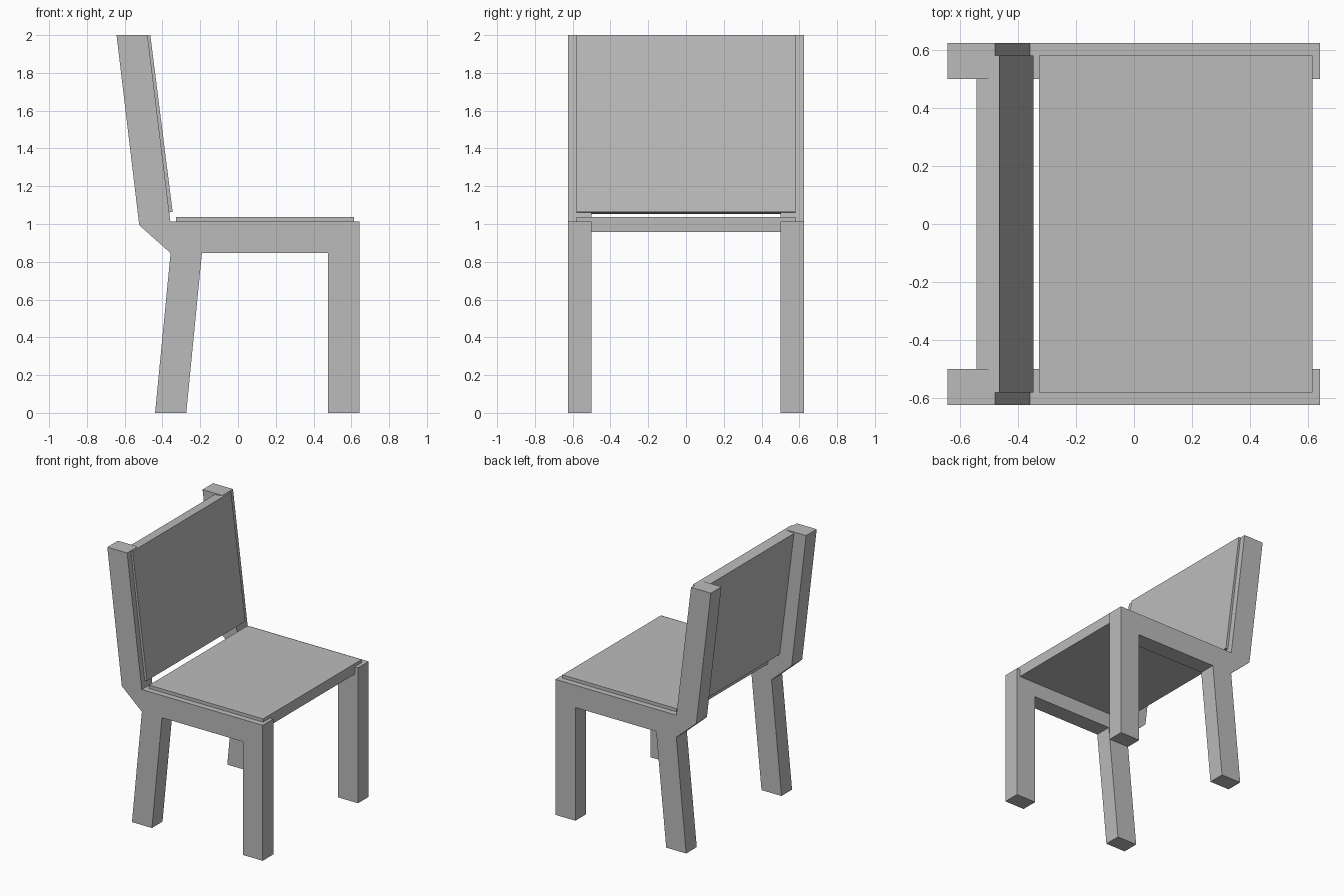
import bpy
import bmesh
from math import atan2
from mathutils import Matrix, Vector

if "Cube" in bpy.data.objects:
    bpy.data.objects.remove(bpy.data.objects["Cube"], do_unlink=True)

# Single painted colour
grey = bpy.data.materials.new("plain_grey")
grey.use_nodes = True
grey.diffuse_color = (0.5, 0.5, 0.5, 1)
grey.node_tree.nodes["Principled BSDF"].inputs["Base Color"].default_value = grey.diffuse_color


def extrude(name, outline, direction, transform=None):
    """Make a solid by sweeping a closed outline along a direction."""
    bm = bmesh.new()
    face = bm.faces.new([bm.verts.new(p) for p in outline])
    swept = bmesh.ops.extrude_face_region(bm, geom=[face])["geom"]
    verts = [v for v in swept if isinstance(v, bmesh.types.BMVert)]
    bmesh.ops.translate(bm, verts=verts, vec=direction)
    bmesh.ops.recalc_face_normals(bm, faces=bm.faces)
    mesh = bpy.data.meshes.new(name)
    bm.to_mesh(mesh)
    bm.free()
    mesh.materials.append(grey)
    obj = bpy.data.objects.new(name, mesh)
    bpy.context.collection.objects.link(obj)
    if transform:
        mesh.transform(transform)
    return obj


# Side frames: both legs, the rail and the leaning back post in one profile
FRAME = [(-0.643, 2), (-0.479, 2), (-0.358, 1.012), (0.642, 1.012),
         (0.642, 0), (0.477, 0), (0.477, 0.846), (-0.191, 0.846),
         (-0.274, 0), (-0.439, 0), (-0.357, 0.846), (-0.523, 0.994)]
INNER, OUTER = 0.5, 0.625
for name, side in (("front_side_frame", -1), ("back_side_frame", 1)):
    extrude(name, [(x, side * INNER, z) for x, z in FRAME],
            (0, side * (OUTER - INNER), 0))

# Padded panel: a slab between the frames with lips resting on them
LIP, THICK, WIDE, LENGTH = 0.024, 0.079, 0.581, 0.943
half = [(WIDE, 0), (WIDE, -LIP), (INNER, -LIP), (INNER, -THICK)]
section = half + [(-y, z) for y, z in reversed(half)]
panel = [(0, y, z) for y, z in section]

# Seat lies flat on the rails
extrude("seat", panel, (LENGTH, 0, 0), Matrix.Translation((-0.328, 0, 1.036)))

# Backrest is the same panel, its length running up along the leaning posts
up = Vector((-0.118, 0, 0.934)).normalized()
lean = Matrix.Rotation(-atan2(up.z, up.x), 4, "Y")
back = extrude("backrest", [(0, y, -z) for _, y, z in panel], (LENGTH, 0, 0),
               Matrix.Translation((-0.346, 0, 1.064)) @ lean)
